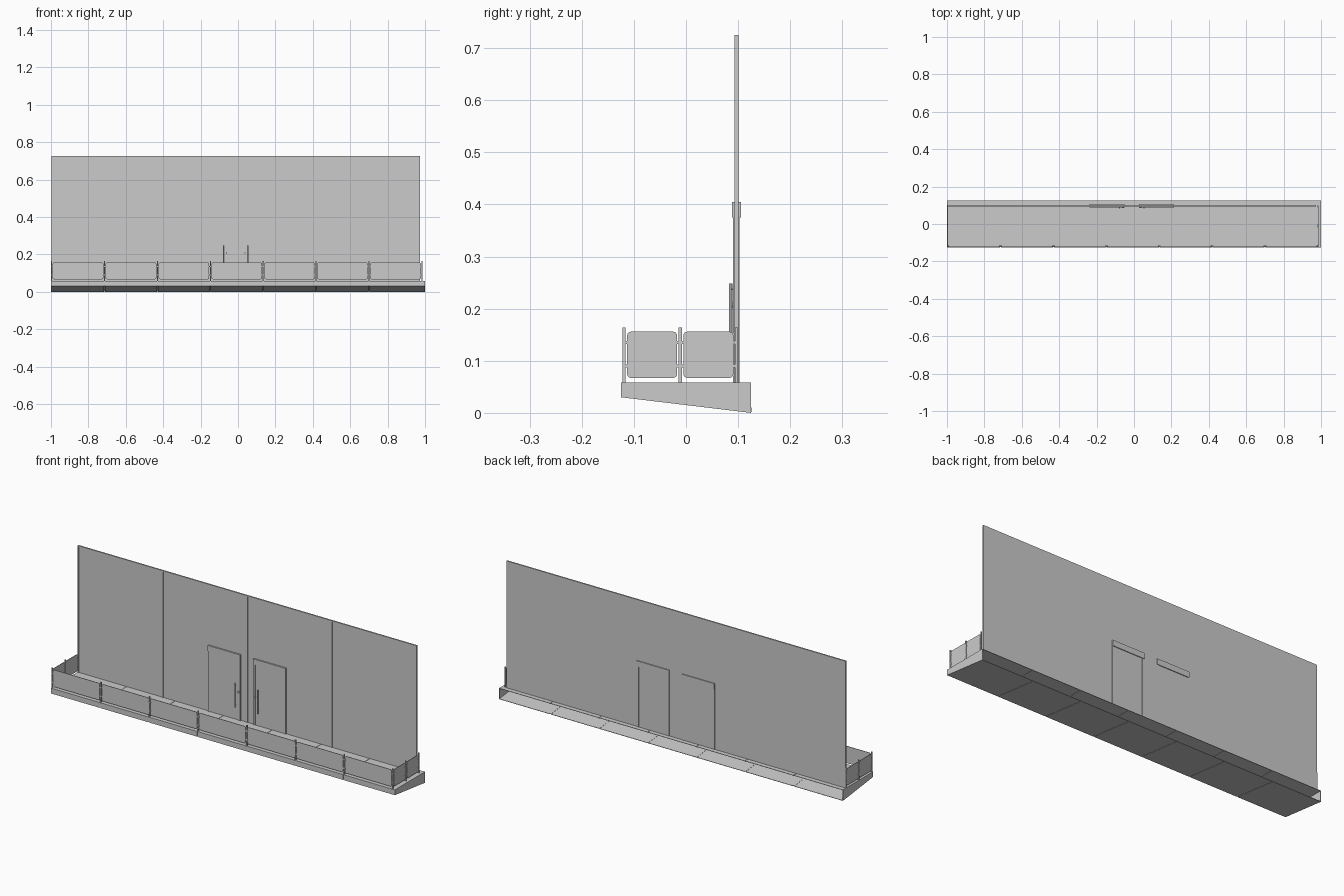
import bpy, bmesh, math
from mathutils import Vector

if "Cube" in bpy.data.objects:
    bpy.data.objects.remove(bpy.data.objects["Cube"])


def finish(name, bm):
    bmesh.ops.recalc_face_normals(bm, faces=bm.faces[:])
    me = bpy.data.meshes.new(name)
    bm.to_mesh(me)
    bm.free()
    ob = bpy.data.objects.new(name, me)
    bpy.context.collection.objects.link(ob)
    return ob


def box(name, x0, x1, y0, y1, z0, z1):
    bm = bmesh.new()
    bmesh.ops.create_cube(bm, size=1)
    for v in bm.verts:
        v.co = Vector((x0 + (v.co.x + .5) * (x1 - x0),
                       y0 + (v.co.y + .5) * (y1 - y0),
                       z0 + (v.co.z + .5) * (z1 - z0)))
    return finish(name, bm)


def cylinder(name, centre, r, depth, along_y=False):
    bpy.ops.mesh.primitive_cylinder_add(
        vertices=12, radius=r, depth=depth, location=centre,
        rotation=(math.pi / 2 if along_y else 0, 0, 0))
    ob = bpy.context.object
    ob.name = name
    bpy.ops.object.shade_smooth_by_angle()
    return ob


def glass_panel(name, a, b, z0, z1, r=.008, t=.003):
    """Upright pane with rounded corners from floor point a to b."""
    a, b = Vector((*a, 0)), Vector((*b, 0))
    d = (b - a).normalized()
    n = Vector((-d.y, d.x, 0))
    length = (b - a).length
    corners = [(length - r, z1 - r, 0), (r, z1 - r, 90), (r, z0 + r, 180), (length - r, z0 + r, 270)]
    bm = bmesh.new()
    loop = []
    for u, z, start in corners:
        for k in range(5):
            ang = math.radians(start + k * 22.5)
            p = a + d * (u + r * math.cos(ang)) - n * t / 2
            p.z = z + r * math.sin(ang)
            loop.append(bm.verts.new(p))
    face = bm.faces.new(loop)
    ext = bmesh.ops.extrude_face_region(bm, geom=[face])
    bmesh.ops.translate(bm, vec=n * t, verts=[g for g in ext['geom'] if isinstance(g, bmesh.types.BMVert)])
    return finish(name, bm)


DECK = .058
X0, X1 = -.997, .984
posts_x = [X0 + (X1 - X0) * i / 7 for i in range(8)]

# hollow wedge-shaped deck, open at the back, with shallow panel joints
stations = [(-1, 0)]
for x in posts_x[1:-1]:
    stations += [(x - .002, 0), (x - .002, .0015), (x + .002, .0015), (x + .002, 0)]
stations.append((1, 0))
bm = bmesh.new()
rings = []
for x, g in stations:
    prof = [(.125, DECK - g), (-.125 + g, DECK - g), (-.125 + g, .03 + g), (.125, g)]
    rings.append([bm.verts.new((x, y, z)) for y, z in prof])
for p, q in zip(rings, rings[1:]):
    for i in range(3):
        bm.faces.new((p[i], p[i + 1], q[i + 1], q[i]))
bm.faces.new(rings[0])
bm.faces.new(rings[-1])
deck = finish("balcony_deck", bm)
mod = deck.modifiers.new("thickness", 'SOLIDIFY')
mod.thickness = .003
mod.offset = -1

# railing: posts, clamps and panes
Y_FRONT = -.119
posts_y = [Y_FRONT, -.011, .097]


def rail_post(x, y):
    box("railing_post", x - .003, x + .003, y - .003, y + .003, DECK, .164)


def rail_bay(a, b):
    a, b = Vector(a), Vector(b)
    d = (b - a).normalized()
    glass_panel("railing_pane", a + d * .006, b - d * .006, .067, .156)
    for p, s in ((a, 1), (b, -1)):
        for z in (.09, .135):
            c = p + d * s * .005
            box("pane_clamp", c.x - .003, c.x + .003, c.y - .003, c.y + .003, z - .003, z + .003)


for x in posts_x:
    rail_post(x, Y_FRONT)
for x, nx in zip(posts_x, posts_x[1:]):
    rail_bay((x, Y_FRONT), (nx, Y_FRONT))
for x in (X0, X1):
    for y in posts_y[1:]:
        rail_post(x, y)
    for y, ny in zip(posts_y, posts_y[1:]):
        rail_bay((x, y), (x, ny))

# rear wall with thin mullions and top cap on its front
WL, WR, TOP = -.998, .974, .725
MID = (WL + WR) / 2
box("rear_wall", WL, WR, .096, .101, DECK, TOP)
for i in range(5):
    x = WL + .003 + (WR - WL - .006) * i / 4
    box("wall_mullion", x - .003, x + .003, .0935, .0965, DECK, TOP)
box("wall_top_cap", WL, WR, .0935, .0965, TOP - .006, TOP)

# pair of mirrored doors
for s in (-1, 1):
    def door_box(name, u0, u1, *rest):
        a, b = sorted((MID + s * u0, MID + s * u1))
        box(name, a, b, *rest)
    door_box("door_lintel", .038, .226, .088, .106, .375, .405)
    door_box("door_jamb", .038, .049, .090, .103, DECK, .376)
    door_box("door_jamb", .215, .226, .090, .103, DECK, .376)
    door_box("door_leaf", .049, .215, .093, .102, DECK, .375)
    hx = MID + s * .066
    cylinder("door_handle", (hx, .086, .186), .003, .125)
    for z in (.135, .238):
        cylinder("handle_standoff", (hx, .090, z), .002, .008, True)
    cylinder("door_lock", (MID + s * .047, .088, .207), .005, .007, True)
